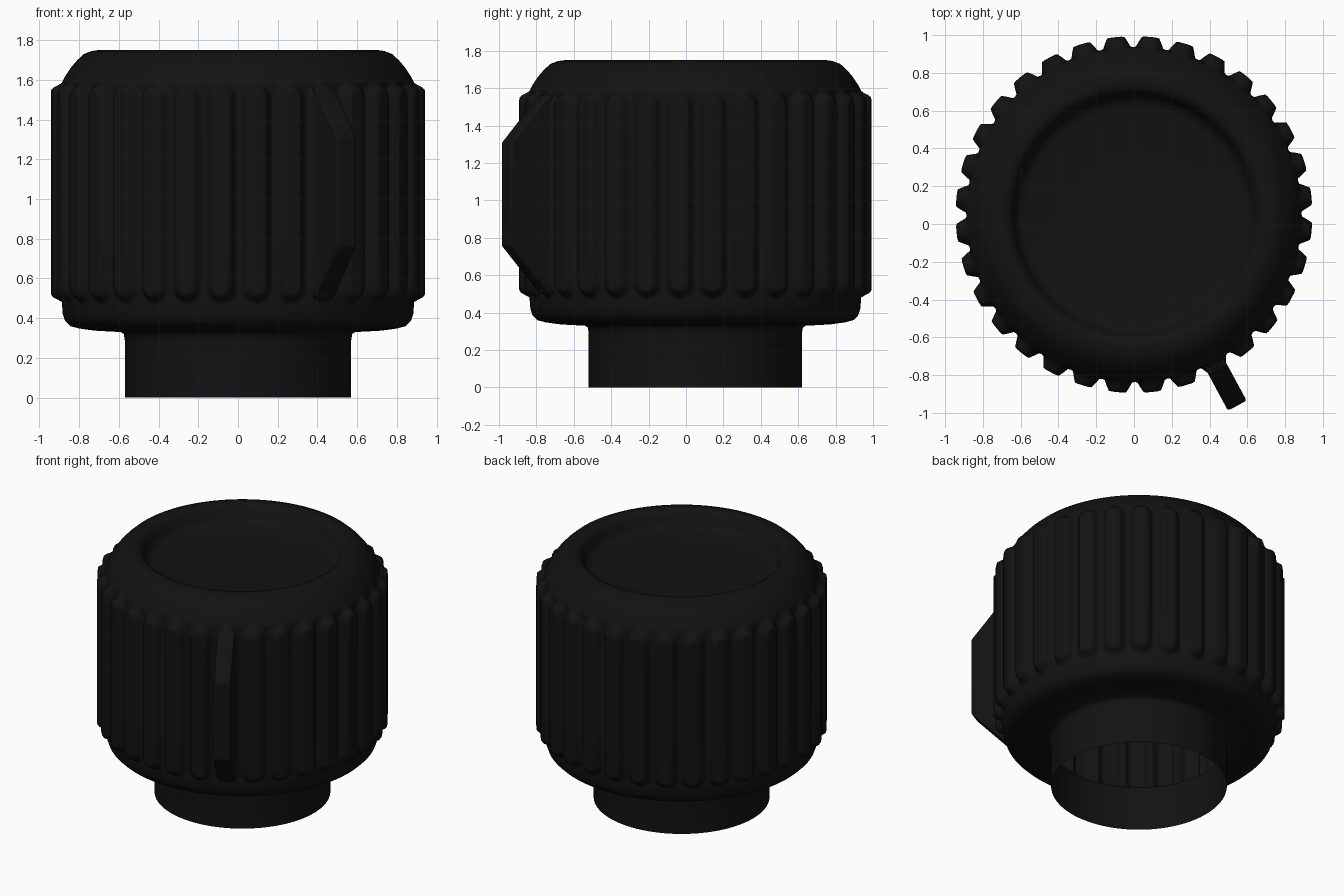
import bpy, bmesh
from math import sin, cos, pi, radians, hypot

if "Cube" in bpy.data.objects:
    bpy.data.objects.remove(bpy.data.objects["Cube"])

CY = 0.05            # knob axis is offset from the origin by the pointer fin
RIBS, PER = 32, 12   # grip ribs and samples per rib
FIN = radians(298.4) # direction of the pointer fin
Z0, Z1, HALF = 0.49, 1.575, 0.066

black = bpy.data.materials.new("black_plastic")
black.diffuse_color = (0.006, 0.006, 0.006, 1)
black.use_nodes = True
black.node_tree.nodes["Principled BSDF"].inputs["Base Color"].default_value = black.diffuse_color


def finish(name, bm, angle):
    bmesh.ops.recalc_face_normals(bm, faces=bm.faces)
    me = bpy.data.meshes.new(name)
    bm.to_mesh(me)
    bm.free()
    ob = bpy.data.objects.new(name, me)
    bpy.context.collection.objects.link(ob)
    me.materials.append(black)
    bpy.ops.object.select_all(action='DESELECT')
    ob.select_set(True)
    bpy.context.view_layer.objects.active = ob
    bpy.ops.object.shade_smooth_by_angle(angle=radians(angle))
    return ob


def rib_height(u, z):
    """Height of a round-ended rib at arc distance u from its centre line."""
    dz = max(Z0 + HALF - z, 0, z - (Z1 - HALF))
    t = (HALF + 0.016 - hypot(u, dz)) / 0.042
    t = min(max(t, 0), 1)
    return 0.058 * t * t * (3 - 2 * t)


# Knob shell: lathe profile from the open neck up to the dished top
profile = [(0.57, 0), (0.57, 0.29), (0.575, 0.32), (0.59, 0.33), (0.72, 0.337),
           (0.80, 0.348), (0.845, 0.36), (0.87, 0.385), (0.882, 0.42), (0.886, 0.47)]
ends = [0, 0.012, 0.024, 0.036, 0.05, 0.066, 0.085]
profile += [(0.886, Z0 - 0.02 + e) for e in ends]
profile += [(0.886, z) for z in (0.8, 1.03, 1.28)]
profile += [(0.886, Z1 + 0.012 - e) for e in reversed(ends)]
profile += [(0.87, 1.618), (0.84, 1.663), (0.81, 1.698), (0.775, 1.73), (0.735, 1.745),
            (0.70, 1.75), (0.675, 1.747), (0.655, 1.735), (0.64, 1.71), (0.625, 1.67),
            (0.605, 1.645), (0.57, 1.635), (0.3, 1.632)]

bm = bmesh.new()
n = RIBS * PER
pitch = 2 * pi / RIBS
rings = []
for r, z in profile:
    ring = []
    for i in range(n):
        a = FIN + i * 2 * pi / n
        off = (i % PER) / PER
        u = min(off, 1 - off) * pitch * 0.92
        rr = r + (rib_height(u, z) if Z0 - 0.03 < z < Z1 + 0.03 else 0)
        ring.append(bm.verts.new((rr * cos(a), CY + rr * sin(a), z)))
    rings.append(ring)
for lo, hi in zip(rings, rings[1:]):
    for i in range(n):
        j = (i + 1) % n
        bm.faces.new((lo[i], lo[j], hi[j], hi[i]))
bm.faces.new(rings[-1])
finish("knob_shell", bm, 60)

# Pointer fin: tapered side outline given thickness
outline = [(0.88, 0.50), (0.93, 0.51), (1.15, 0.755), (1.15, 1.31), (0.93, 1.56), (0.88, 1.57)]
bm = bmesh.new()
d, s = (cos(FIN), sin(FIN)), (-sin(FIN), cos(FIN))
sides = [[bm.verts.new((r * d[0] + w * s[0], CY + r * d[1] + w * s[1], z))
          for r, z in outline] for w in (-0.056, 0.056)]
bm.faces.new(sides[0])
bm.faces.new(sides[1][::-1])
m = len(outline)
for i in range(m):
    j = (i + 1) % m
    bm.faces.new((sides[0][j], sides[0][i], sides[1][i], sides[1][j]))
fin = finish("pointer_fin", bm, 40)
bev = fin.modifiers.new("soft_edges", 'BEVEL')
bev.width, bev.segments = 0.012, 2
